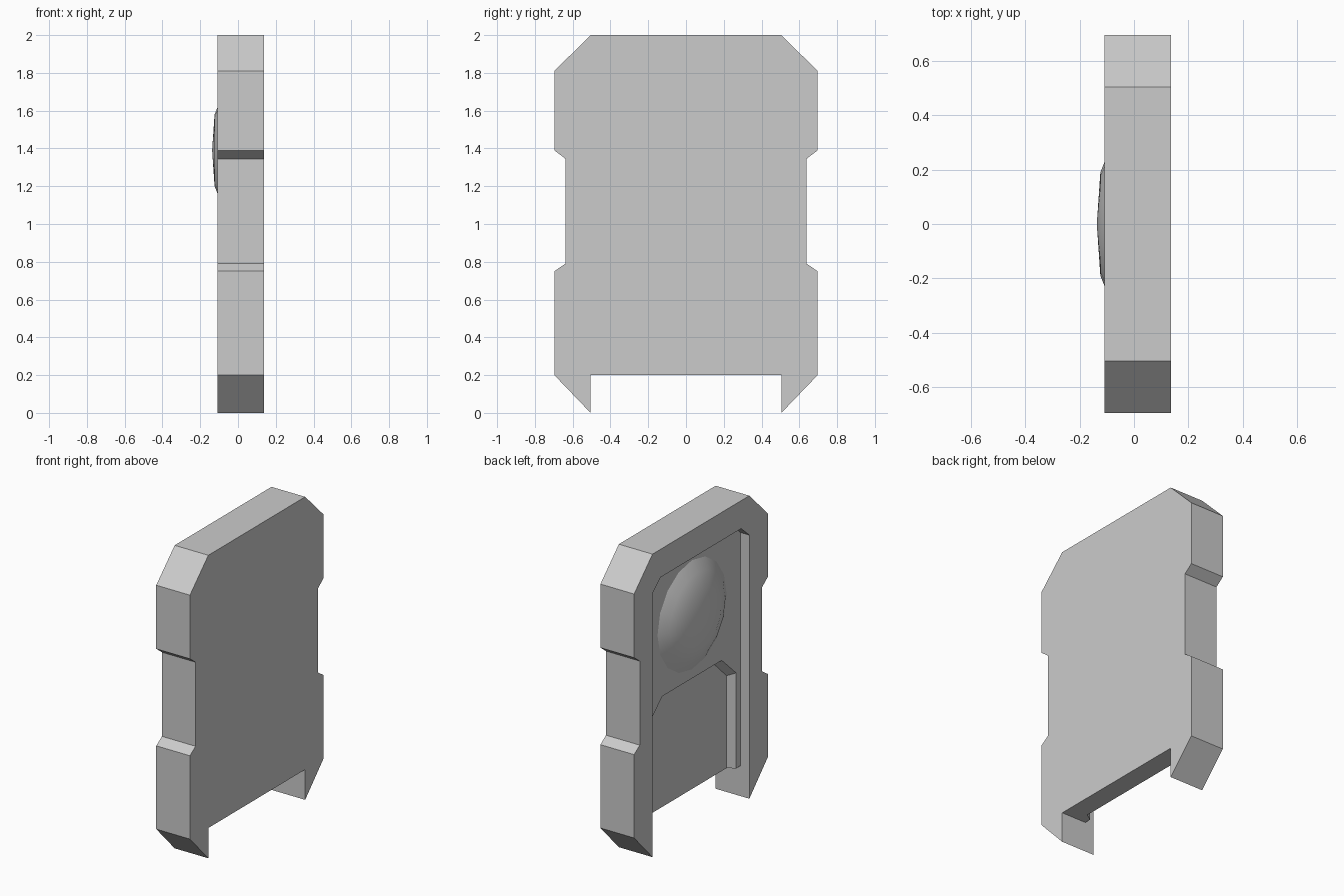
import bpy
import bmesh
import math
from mathutils import Matrix

cube = bpy.data.objects.get("Cube")
if cube:
    bpy.data.objects.remove(cube, do_unlink=True)

# One grey for the whole plate
grey = bpy.data.materials.new("plain_grey")
grey.use_nodes = True
colour = (0.6, 0.6, 0.6, 1)
grey.diffuse_color = colour
grey.node_tree.nodes["Principled BSDF"].inputs["Base Color"].default_value = colour


def add_object(name, bm):
    bmesh.ops.remove_doubles(bm, verts=bm.verts, dist=0.0005)
    bmesh.ops.recalc_face_normals(bm, faces=bm.faces)
    mesh = bpy.data.meshes.new(name)
    bm.to_mesh(mesh)
    bm.free()
    mesh.materials.append(grey)
    obj = bpy.data.objects.new(name, mesh)
    bpy.context.collection.objects.link(obj)
    return obj


def both_sides(half):
    """Mirror a half profile (y, z) into a chain running from +y to -y."""
    return half + [(-y, z) for y, z in reversed(half)]


def at(x, chain):
    return [(x, y, z) for y, z in chain]


# Depth levels: recessed face, upper floor, lower floor, flat face
FRONT, FLOOR, DEEP, BACK = -0.109, -0.044, 0.005, 0.137

# Profiles in (y, z)
outer = both_sides([(0.505, 0), (0.697, 0.2), (0.697, 0.75), (0.638, 0.79),
                    (0.638, 1.345), (0.697, 1.39), (0.697, 1.81), (0.505, 2)])
recess = both_sides([(0.505, 0.2), (0.505, 1.74), (0.42, 1.815)])
pocket_rim = both_sides([(0.46, 0.2), (0.46, 0.83), (0.31, 0.97)])
pocket_floor = both_sides([(0.43, 0.2), (0.43, 0.81), (0.295, 0.94)])
notch = [recess[0], recess[-1]]

# Plate body
bm = bmesh.new()


def face(points):
    bm.faces.new([bm.verts.new(p) for p in points])


def strip(a, b):
    for i in range(len(a) - 1):
        face([a[i], a[i + 1], b[i + 1], b[i]])


strip(at(FRONT, outer), at(BACK, outer))
strip(at(FRONT, recess), at(FLOOR, recess))
strip(at(FLOOR, pocket_rim), at(DEEP, pocket_floor))
face(at(FRONT, outer) + at(FRONT, recess[::-1]))
face(at(FLOOR, recess) + at(FLOOR, pocket_rim[::-1]))
face(at(DEEP, pocket_floor))
face(at(BACK, outer) + at(BACK, notch[::-1]))

# Underside between the legs, and the inner faces of the legs
face([(BACK, *notch[0]), (FLOOR, *notch[0]), (FLOOR, *pocket_rim[0]),
      (DEEP, *pocket_floor[0]), (DEEP, *pocket_floor[-1]),
      (FLOOR, *pocket_rim[-1]), (FLOOR, *notch[1]), (BACK, *notch[1])])
for tip, top in zip((outer[0], outer[-1]), notch):
    face([(FRONT, *tip), (BACK, *tip), (BACK, *top), (FLOOR, *top), (FRONT, *top)])
add_object("plate_body", bm)

# Shallow dome on the upper floor, turned from a short profile
bm = bmesh.new()
profile = [(0.36, 0), (0.29, 0.04), (0.19, 0.08), (0, 0.093)]
verts = [bm.verts.new((r, 0, h)) for r, h in profile]
edges = [bm.edges.new(pair) for pair in zip(verts, verts[1:])]
bmesh.ops.spin(bm, geom=verts + edges, cent=(0, 0, 0), axis=(0, 0, 1),
               angle=math.tau, steps=16)
bm.transform(Matrix.Translation((FLOOR, 0, 1.39)) @ Matrix.Rotation(-math.pi / 2, 4, "Y"))
dome = add_object("dome", bm)
# Make sure the open shell faces outward, then smooth it
if sum(p.normal.x for p in dome.data.polygons) > 0:
    dome.data.flip_normals()
for poly in dome.data.polygons:
    poly.use_smooth = True
